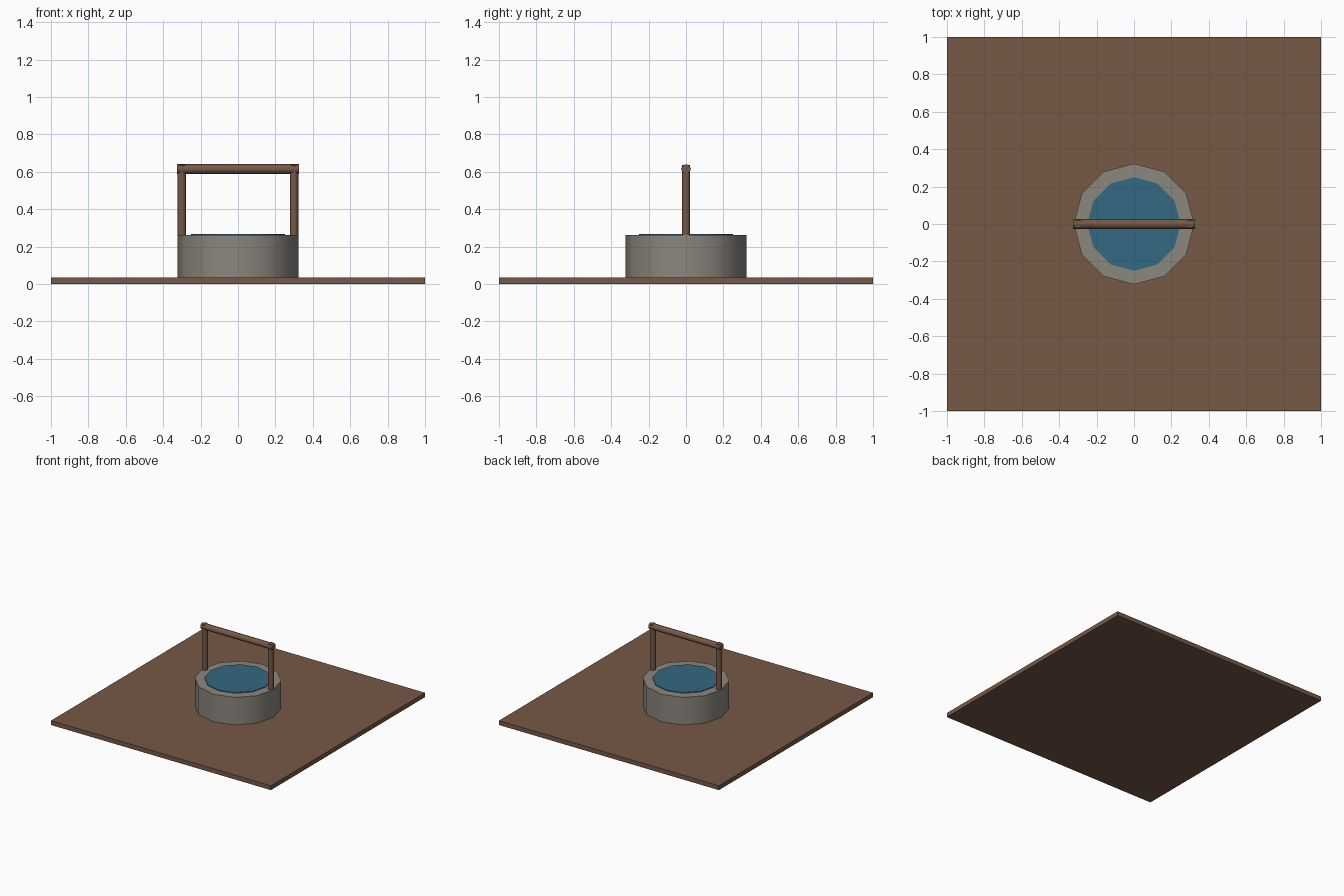
import bpy
import math

cube = bpy.data.objects.get("Cube")
if cube:
    bpy.data.objects.remove(cube, do_unlink=True)


def material(name, rgb):
    mat = bpy.data.materials.new(name)
    mat.use_nodes = True
    colour = (*rgb, 1.0)
    mat.diffuse_color = colour
    mat.node_tree.nodes["Principled BSDF"].inputs["Base Color"].default_value = colour
    return mat


soil = material("soil brown", (0.18, 0.10, 0.06))
wood = material("wood brown", (0.18, 0.10, 0.06))
stone = material("stone grey", (0.26, 0.24, 0.21))
water = material("water blue", (0.033, 0.14, 0.23))


def cylinder(name, sides, radius, length, location, mat, rotation=(0, 0, 0)):
    bpy.ops.mesh.primitive_cylinder_add(vertices=sides, radius=radius, depth=length,
                                        location=location, rotation=rotation)
    obj = bpy.context.object
    obj.name = name
    obj.data.materials.append(mat)
    bpy.ops.object.shade_smooth_by_angle(angle=math.radians(50))
    return obj


# Ground slab
slab_top = 0.036
bpy.ops.mesh.primitive_cube_add(size=1, location=(0, 0, slab_top / 2))
slab = bpy.context.object
slab.name = "ground_slab"
slab.scale = (2, 2, slab_top)
bpy.ops.object.transform_apply(location=False, rotation=False, scale=True)
slab.data.materials.append(soil)

# Stone wall with the water disc just above its rim
rim = 0.262
cylinder("stone_wall", 12, 0.323, rim - slab_top, (0, 0, (rim + slab_top) / 2), stone)
cylinder("water_surface", 12, 0.25, 0.016, (0, 0, rim - 0.002), water)

# Two posts carrying a crossbeam
post_top = 0.637
for side, x in (("left", 0.3), ("right", -0.3)):
    cylinder(side + "_post", 8, 0.0225, post_top - rim + 0.02,
             (x, 0, (post_top + rim - 0.02) / 2), wood)
cylinder("crossbeam", 8, 0.026, 0.65, (0, 0, 0.615), wood, (0, math.pi / 2, 0))
